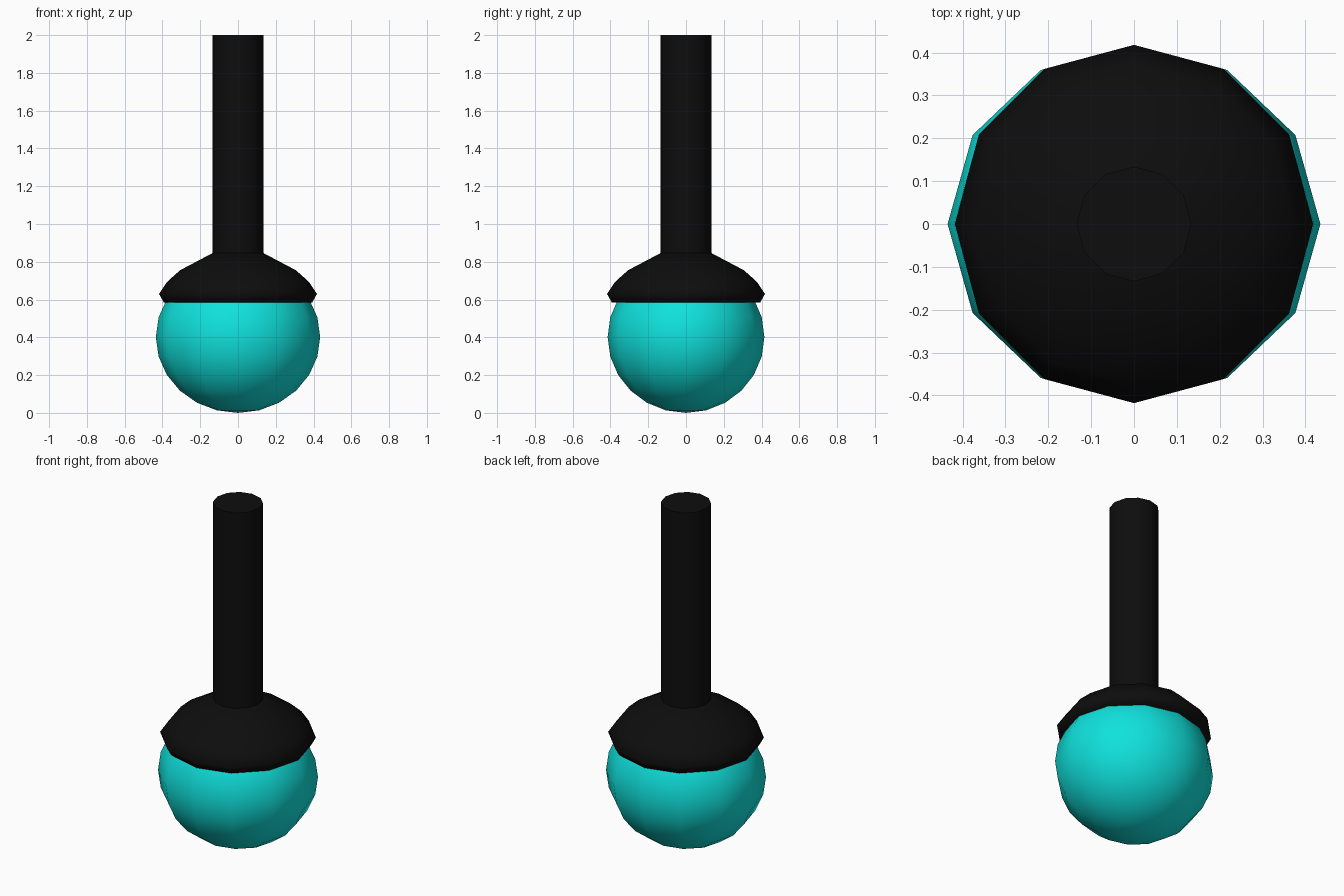
import bpy
import bmesh
import math

if "Cube" in bpy.data.objects:
    bpy.data.objects.remove(bpy.data.objects["Cube"], do_unlink=True)

SIDES = 12


def make_material(name, color):
    mat = bpy.data.materials.new(name)
    mat.use_nodes = True
    mat.diffuse_color = color
    mat.node_tree.nodes["Principled BSDF"].inputs["Base Color"].default_value = color
    return mat


def finish(bm, name, mat, angle):
    bmesh.ops.recalc_face_normals(bm, faces=bm.faces)
    mesh = bpy.data.meshes.new(name)
    bm.to_mesh(mesh)
    bm.free()
    obj = bpy.data.objects.new(name, mesh)
    bpy.context.collection.objects.link(obj)
    mesh.materials.append(mat)
    bpy.ops.object.select_all(action="DESELECT")
    obj.select_set(True)
    bpy.context.view_layer.objects.active = obj
    bpy.ops.object.shade_smooth_by_angle(angle=math.radians(angle))
    return obj


def lathe(name, profile, mat, angle):
    """Closed solid of revolution from (radius, height) points."""
    bm = bmesh.new()
    rings = []
    for r, z in profile:
        rings.append([bm.verts.new((r * math.cos(a), r * math.sin(a), z))
                      for a in (math.tau * i / SIDES for i in range(SIDES))])
    for low, high in zip(rings, rings[1:]):
        for i in range(SIDES):
            j = (i + 1) % SIDES
            bm.faces.new((low[i], low[j], high[j], high[i]))
    bm.faces.new(rings[0])
    bm.faces.new(rings[-1])
    return finish(bm, name, mat, angle)


black = make_material("black", (0.004, 0.004, 0.004, 1))
turquoise = make_material("turquoise", (0.005, 0.76, 0.72, 1))

# Round ball at the bottom, slightly wider from side to side
bm = bmesh.new()
bmesh.ops.create_uvsphere(bm, u_segments=SIDES, v_segments=SIDES, radius=1)
bmesh.ops.scale(bm, vec=(0.435, 0.415, 0.402), verts=bm.verts)
bmesh.ops.translate(bm, vec=(0, 0, 0.402), verts=bm.verts)
finish(bm, "ball", turquoise, 60)

# Domed collar over the ball
lathe("collar", [(0.393, 0.585), (0.418, 0.63), (0.374, 0.695),
                 (0.307, 0.755), (0.133, 0.847)], black, 70)

# Straight stem
lathe("stem", [(0.134, 0.8), (0.134, 2.0)], black, 60)
